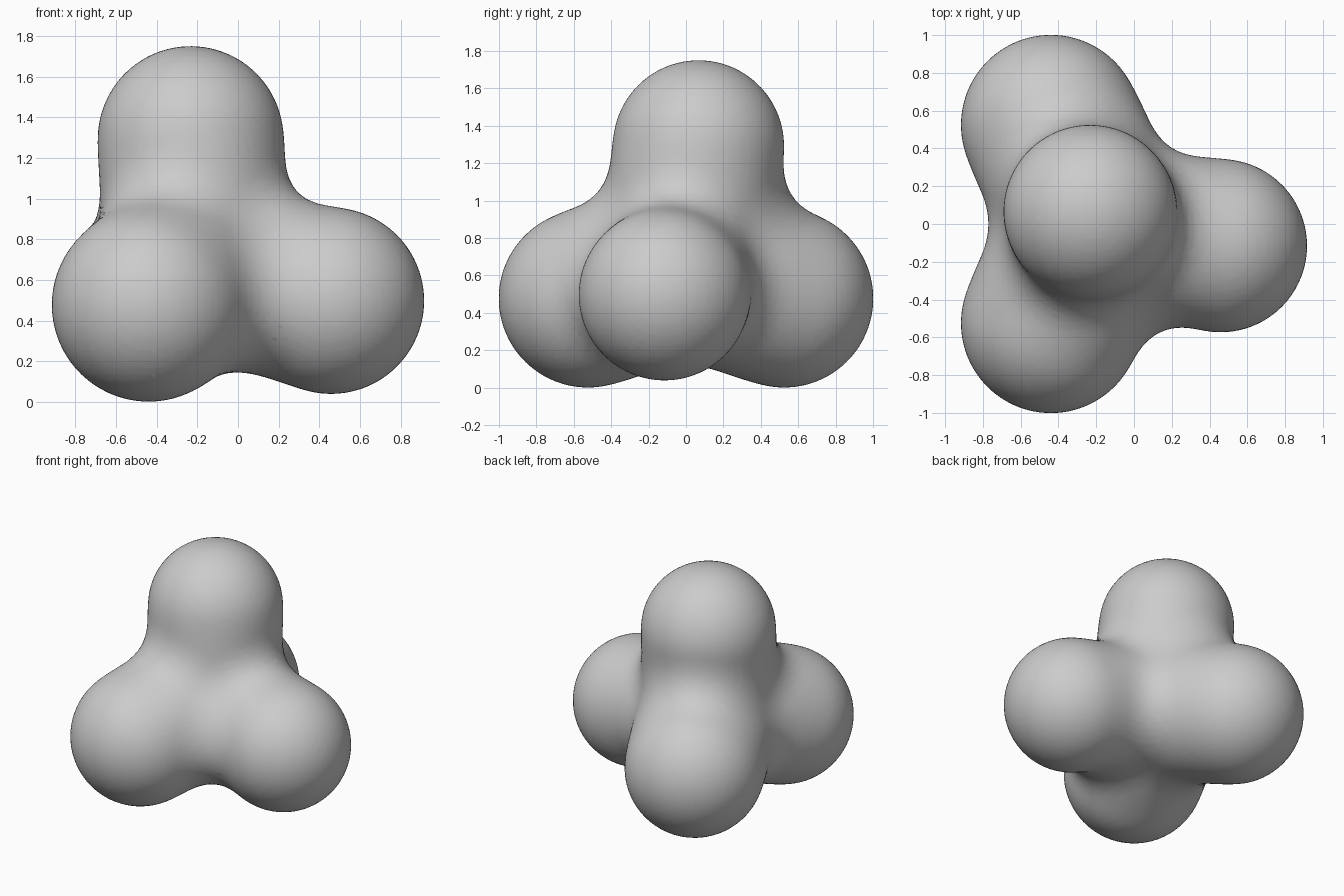
import bpy

if "Cube" in bpy.data.objects:
    bpy.data.objects.remove(bpy.data.objects["Cube"])

# Blobs that melt together: (centre, visible radius)
blobs = [
    ((-0.44, 0.525, 0.477), 0.476),    # back lobe
    ((-0.44, -0.525, 0.477), 0.476),   # front lobe
    ((0.458, -0.115, 0.497), 0.458),   # right lobe
    ((-0.233, 0.067, 1.293), 0.457),   # top lobe
    ((-0.20, 0.0, 0.66), 0.483),       # core
]

# Blend field: level is the threshold relative to a stiffness of 2
level = 0.3
field_scale = (1 - level ** (1 / 3)) ** 0.5

meta = bpy.data.metaballs.new("blob_field")
meta.resolution = meta.render_resolution = 0.03
meta.threshold = 2 * level
for centre, radius in blobs:
    ball = meta.elements.new(type='BALL')
    ball.co = centre
    ball.radius = radius / field_scale
    ball.stiffness = 2
source = bpy.data.objects.new("blob_field", meta)
bpy.context.collection.objects.link(source)
bpy.context.view_layer.update()

# Turn the blended field into a smooth mesh
graph = bpy.context.evaluated_depsgraph_get()
mesh = bpy.data.meshes.new_from_object(source.evaluated_get(graph))
bpy.data.objects.remove(source)
mesh.name = "blended_blob"
blob = bpy.data.objects.new("blended_blob", mesh)
bpy.context.collection.objects.link(blob)
for face in mesh.polygons:
    face.use_smooth = True
